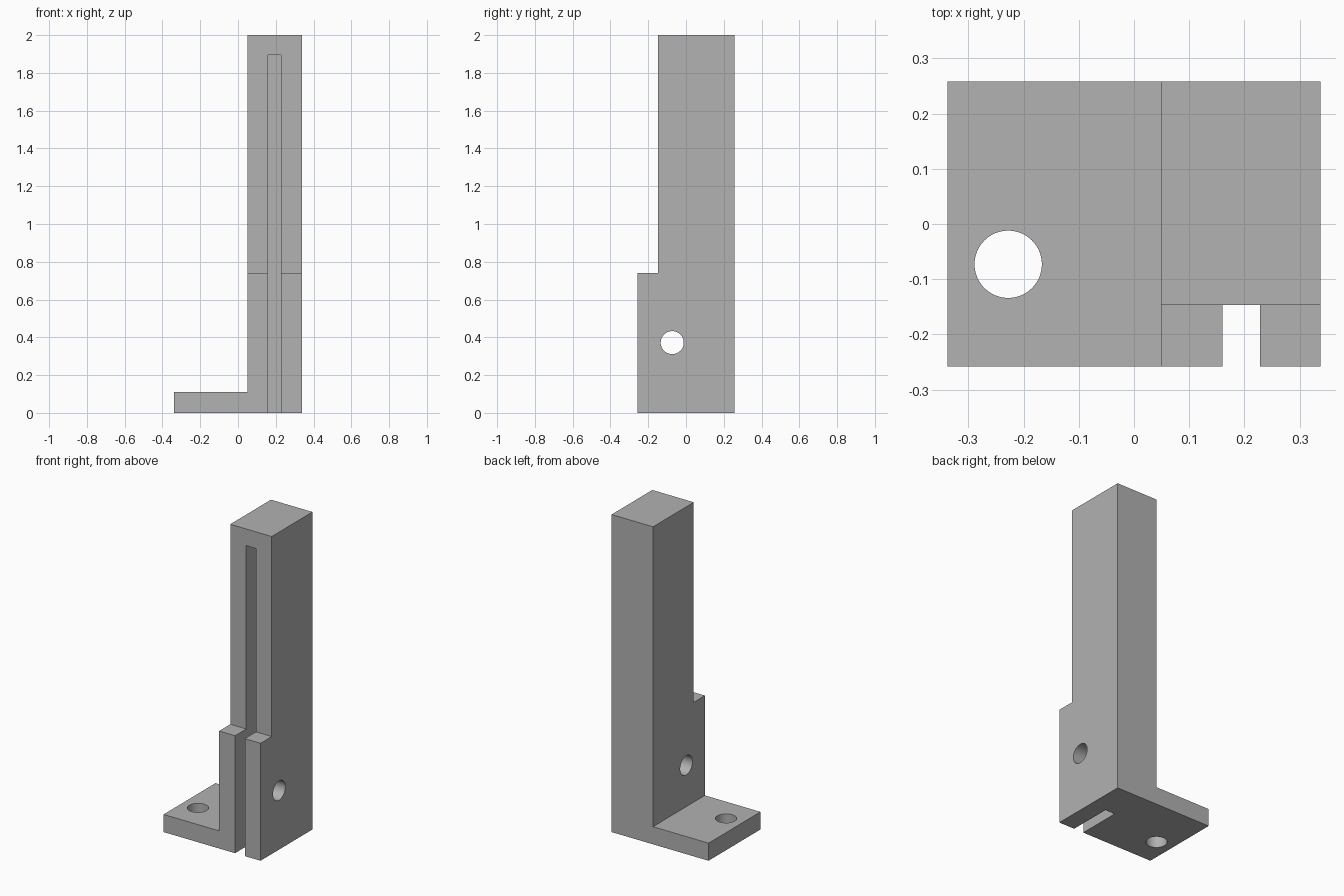
import bpy
import math

cube = bpy.data.objects.get("Cube")
if cube:
    bpy.data.objects.remove(cube, do_unlink=True)

grey = bpy.data.materials.new("plain_grey")
grey.use_nodes = True
colour = (0.445, 0.445, 0.445, 1)
grey.diffuse_color = colour
grey.node_tree.nodes["Principled BSDF"].inputs["Base Color"].default_value = colour

LEFT, RIGHT, STEP_X = -0.338, 0.338, 0.049
FRONT, BACK, STEP_Y = -0.258, 0.258, -0.147
TOP, STEP_Z, PLATE_Z = 2.0, 0.74, 0.111
HOLE_Y, HOLE_R = -0.073, 0.061


def block(name, low, high):
    """Box spanning two opposite corners."""
    mid = [(a + b) / 2 for a, b in zip(low, high)]
    bpy.ops.mesh.primitive_cube_add(size=1, location=mid)
    obj = bpy.context.object
    obj.name = name
    obj.scale = [b - a for a, b in zip(low, high)]
    bpy.ops.object.transform_apply(location=True, rotation=False, scale=True)
    obj.data.materials.append(grey)
    return obj


def drill(name, location, depth, turn=0.0):
    """Round cutter, upright unless turned about y."""
    bpy.ops.mesh.primitive_cylinder_add(vertices=64, radius=HOLE_R, depth=depth,
                                        location=location, rotation=(0, turn, 0))
    obj = bpy.context.object
    obj.name = name
    obj.data.materials.append(grey)
    return obj


def combine(target, tool, operation):
    mod = target.modifiers.new(tool.name, 'BOOLEAN')
    mod.operation = operation
    mod.solver = 'EXACT'
    mod.object = tool
    bpy.context.view_layer.objects.active = target
    bpy.ops.object.modifier_apply(modifier=mod.name)
    bpy.data.objects.remove(tool, do_unlink=True)


# Stepped upright: side profile pushed across its width
profile = [(FRONT, 0), (BACK, 0), (BACK, TOP),
           (STEP_Y, TOP), (STEP_Y, STEP_Z), (FRONT, STEP_Z)]
n = len(profile)
verts = [(x, y, z) for x in (STEP_X, RIGHT) for y, z in profile]
faces = [list(range(n))[::-1], list(range(n, 2 * n))]
faces += [[i, (i + 1) % n, (i + 1) % n + n, i + n] for i in range(n)]
mesh = bpy.data.meshes.new("slotted_bracket")
mesh.from_pydata(verts, [], faces)
mesh.materials.append(grey)
bracket = bpy.data.objects.new("slotted_bracket", mesh)
bpy.context.collection.objects.link(bracket)

# Foot plate, overlapping into the upright for a clean union
plate = block("foot_plate", (LEFT, FRONT, 0), (STEP_X + 0.05, BACK, PLATE_Z))
combine(bracket, plate, 'UNION')

# Long front slot, open at the bottom
slot = block("slot_cutter", (0.16, FRONT - 0.1, -0.1), (0.228, 0.019, 1.895))
combine(bracket, slot, 'DIFFERENCE')

# Cross hole through the upright, and screw hole through the foot
combine(bracket, drill("cross_hole", (0.19, HOLE_Y, 0.372), 0.5, math.pi / 2), 'DIFFERENCE')
combine(bracket, drill("screw_hole", (-0.228, HOLE_Y, 0.05), 0.4), 'DIFFERENCE')

# Smooth hole walls, crisp edges elsewhere
bpy.ops.object.select_all(action='DESELECT')
bracket.select_set(True)
bpy.context.view_layer.objects.active = bracket
bpy.ops.object.shade_smooth_by_angle(angle=math.radians(30))
